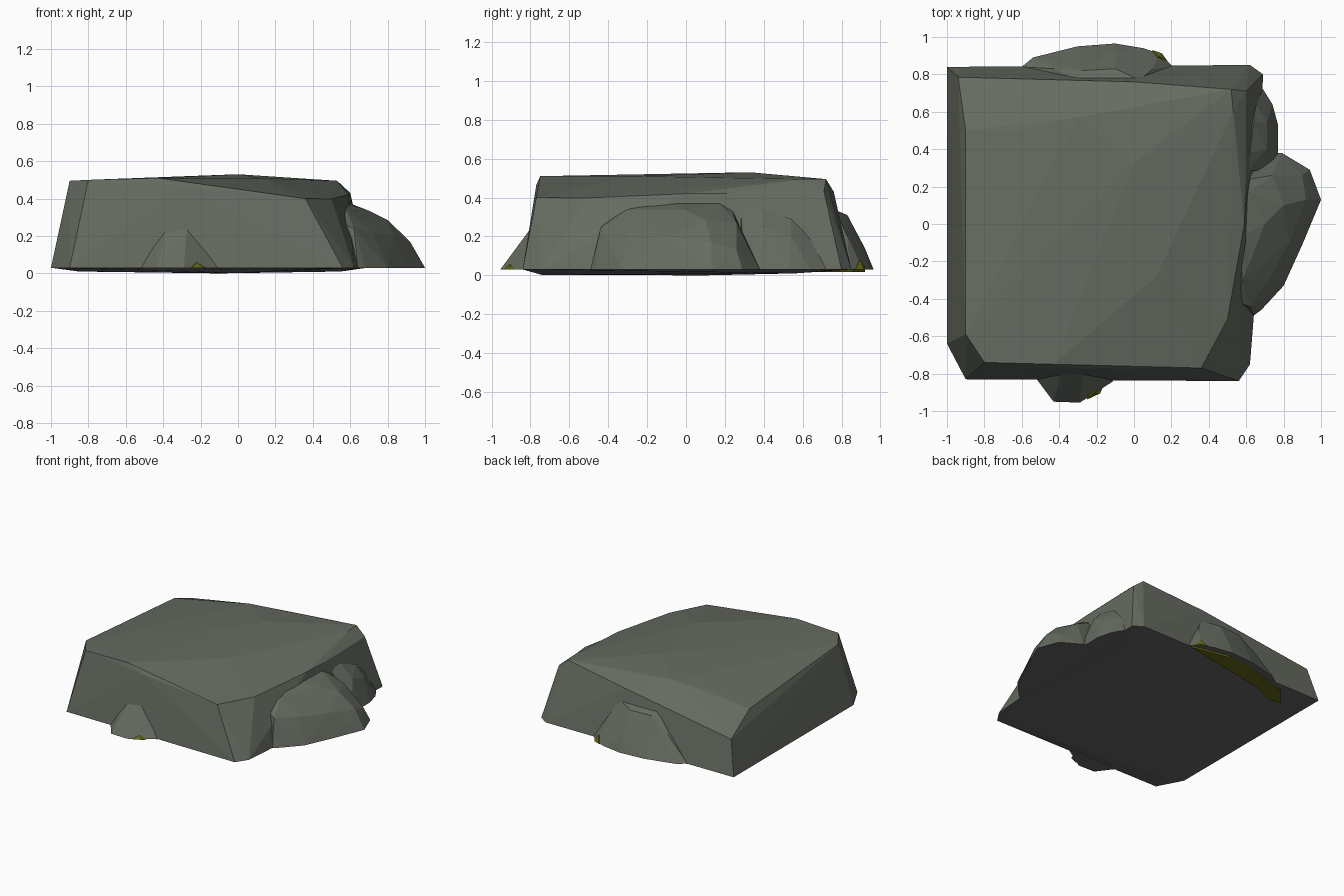
import bpy, bmesh


def material(name, rgb):
    m = bpy.data.materials.new(name)
    m.diffuse_color = (*rgb, 1)
    return m


STONE = material("grey_green_stone", (0.13, 0.148, 0.118))
UNDER = material("grey_underside", (0.125, 0.125, 0.125))
MOSS = material("olive_moss", (0.125, 0.14, 0.008))


def finish(name, bm, mats):
    bmesh.ops.recalc_face_normals(bm, faces=bm.faces)
    bm.normal_update()
    if len(mats) > 1:  # downward faces take the underside colour
        for f in bm.faces:
            f.material_index = 1 if f.normal.z < -0.8 else 0
    me = bpy.data.meshes.new(name)
    bm.to_mesh(me)
    bm.free()
    for m in mats:
        me.materials.append(m)
    ob = bpy.data.objects.new(name, me)
    bpy.context.collection.objects.link(ob)


def rock(name, foot, crown, mats=(STONE, UNDER), z=0.03):
    """Faceted stone: convex hull of a ground outline and raised points."""
    bm = bmesh.new()
    for p in [(x, y, z) for x, y in foot] + list(crown):
        bm.verts.new(p)
    res = bmesh.ops.convex_hull(bm, input=bm.verts)
    junk = {e for e in res["geom_interior"] + res["geom_unused"]
            if isinstance(e, bmesh.types.BMVert)}
    bmesh.ops.delete(bm, geom=list(junk), context='VERTS')
    finish(name, bm, mats)


def plate(name, outline, z0, z1):
    bm = bmesh.new()
    f = bm.faces.new([bm.verts.new((x, y, z0)) for x, y in outline])
    ext = bmesh.ops.extrude_face_region(bm, geom=[f])
    up = [v for v in ext["geom"] if isinstance(v, bmesh.types.BMVert)]
    bmesh.ops.translate(bm, verts=up, vec=(0, 0, z1 - z0))
    if not any(len(g.verts) == len(outline) and g.calc_center_median().z < z0 + 1e-4
               for g in bm.faces):
        bm.faces.new([v for v in bm.verts if v not in up])
    finish(name, bm, [MOSS])


# Main flat boulder, lower at its back left and front right
rock("main_slab",
     [(-1, 0.84), (-1, -0.64), (-0.9, -0.83), (0.56, -0.84), (0.62, -0.75),
      (0.64, -0.5), (0.69, 0.8), (0.62, 0.85)],
     [(-0.94, 0.785, 0.29), (-0.9, 0.5, 0.41), (-0.9, -0.59, 0.495),
      (-0.8, -0.74, 0.5), (-0.43, -0.75, 0.51), (-0.3, -0.77, 0.465),
      (0.36, -0.77, 0.40), (0.5, -0.51, 0.398), (0.59, 0.0, 0.42),
      (0.6, 0.2, 0.42), (0.6, 0.71, 0.43), (0.52, 0.72, 0.495),
      (0.53, 0.6, 0.495), (0.0, 0.76, 0.43), (-0.3, 0.57, 0.5),
      (-0.6, 0.5, 0.46), (0.0, 0.33, 0.53), (0.12, -0.28, 0.51),
      # shallow belly
      (0.0, -0.74, 0.002), (-0.85, -0.66, 0.01), (0.55, 0.56, 0.01),
      (-0.1, 0.1, 0.0)])

# Large lump on the right
rock("right_lump",
     [(0.5, -0.43), (0.64, -0.49), (0.68, -0.46), (0.8, -0.33), (0.9, -0.11),
      (1.0, 0.13), (0.94, 0.29), (0.79, 0.38), (0.5, 0.36)],
     [(0.55, -0.42, 0.27), (0.62, -0.44, 0.24), (0.58, -0.3, 0.34),
      (0.56, -0.08, 0.38), (0.61, 0.17, 0.37), (0.62, 0.24, 0.33),
      (0.7, 0.0, 0.335), (0.8, 0.1, 0.285), (0.74, 0.26, 0.27),
      (0.92, 0.13, 0.17), (0.83, -0.1, 0.2), (0.9, 0.26, 0.13),
      (0.72, -0.3, 0.22)])

# Smaller lump behind it
rock("right_back_lump",
     [(0.5, 0.25), (0.76, 0.3), (0.77, 0.38), (0.77, 0.53), (0.74, 0.64),
      (0.69, 0.72), (0.5, 0.7)],
     [(0.6, 0.28, 0.36), (0.62, 0.38, 0.35), (0.64, 0.54, 0.29),
      (0.71, 0.4, 0.25), (0.71, 0.54, 0.2), (0.65, 0.65, 0.18)])

# Lump at the back
rock("back_lump",
     [(-0.6, 0.84), (-0.54, 0.89), (-0.37, 0.93), (-0.3, 0.95), (-0.1, 0.965),
      (0.05, 0.94), (0.14, 0.91), (0.21, 0.84), (0.1, 0.7), (-0.5, 0.7)],
     [(-0.3, 0.77, 0.335), (0.03, 0.77, 0.335), (-0.1, 0.83, 0.31),
      (-0.28, 0.82, 0.31), (-0.43, 0.83, 0.2), (0.1, 0.83, 0.2),
      (-0.1, 0.92, 0.14)])

# Lump at the front
rock("front_lump",
     [(-0.52, -0.83), (-0.43, -0.95), (-0.29, -0.955), (-0.11, -0.84),
      (-0.3, -0.7)],
     [(-0.27, -0.785, 0.26), (-0.39, -0.8, 0.225), (-0.45, -0.81, 0.15)])

# Olive moss: strip below the back edge and small tufts at the foot
plate("moss_strip",
      [(0.19, 0.86), (-0.1, 0.92), (-0.34, 0.89), (-0.69, 0.79), (-0.8, 0.66),
       (-0.7, 0.64), (-0.55, 0.72), (0.0, 0.82)], 0.016, 0.029)
rock("back_moss_tuft", [(0.08, 0.86), (0.1, 0.93), (0.15, 0.912), (0.18, 0.87)],
     [(0.13, 0.895, 0.08)], [MOSS])
rock("front_moss_tuft", [(-0.26, -0.88), (-0.25, -0.938), (-0.18, -0.905), (-0.17, -0.88)],
     [(-0.22, -0.905, 0.06)], [MOSS])
